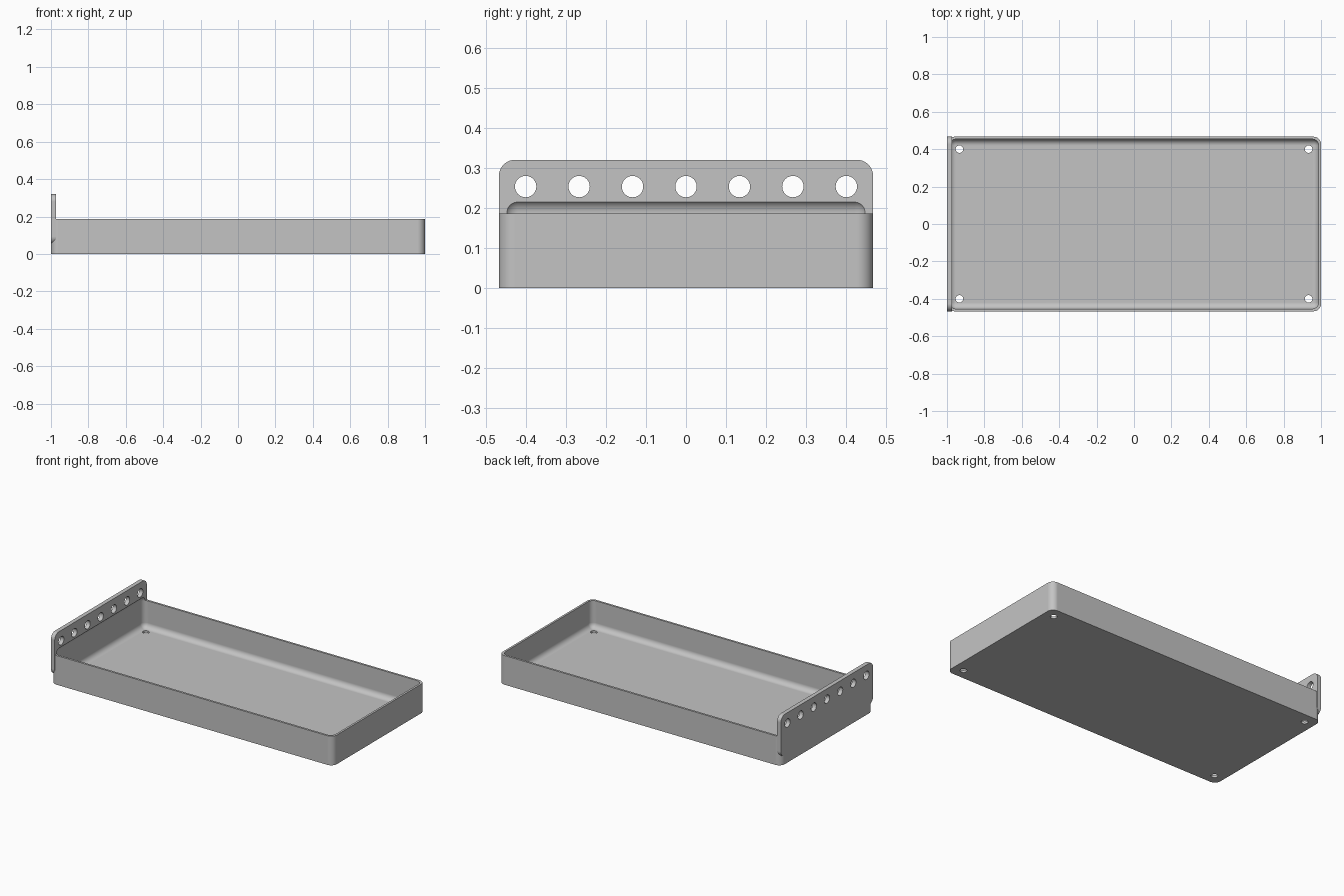
import bpy, bmesh, math
from mathutils import Matrix, Vector

old = bpy.data.objects.get("Cube")
if old:
    bpy.data.objects.remove(old, do_unlink=True)

MM = 1 / 75  # design unit: the tray is 150 long

grey = bpy.data.materials.new("plain grey")
grey.use_nodes = True
grey.diffuse_color = (0.55, 0.55, 0.55, 1)
grey.node_tree.nodes["Principled BSDF"].inputs["Base Color"].default_value = (0.55, 0.55, 0.55, 1)


def to_object(name, bm):
    mesh = bpy.data.meshes.new(name)
    bm.to_mesh(mesh)
    bm.free()
    mesh.materials.append(grey)
    obj = bpy.data.objects.new(name, mesh)
    bpy.context.collection.objects.link(obj)
    return obj


def rounded_box(name, low, high, radius, axis=None):
    """Box rounded on the edges along one axis, or on every edge."""
    low, high = Vector(low) * MM, Vector(high) * MM
    bm = bmesh.new()
    bmesh.ops.create_cube(bm, size=1)
    for v in bm.verts:
        v.co = (low + high) / 2 + v.co * (high - low)
    edges = [e for e in bm.edges if axis is None
             or abs((e.verts[0].co - e.verts[1].co).normalized()[axis]) > 0.9]
    bmesh.ops.bevel(bm, geom=edges, offset=radius * MM, segments=10,
                    profile=0.5, affect='EDGES')
    return to_object(name, bm)


def drills(name, points, radius, length, turn=Matrix()):
    """A set of cylinders used to cut round holes."""
    bm = bmesh.new()
    for p in points:
        bmesh.ops.create_cone(bm, cap_ends=True, segments=40, radius1=radius * MM,
                              radius2=radius * MM, depth=length * MM,
                              matrix=Matrix.Translation(Vector(p) * MM) @ turn)
    return to_object(name, bm)


def combine(target, tool, operation):
    mod = target.modifiers.new(tool.name, 'BOOLEAN')
    mod.operation, mod.solver, mod.object = operation, 'EXACT', tool
    bpy.ops.object.select_all(action='DESELECT')
    bpy.context.view_layer.objects.active = target
    target.select_set(True)
    bpy.ops.object.modifier_apply(modifier=mod.name)
    bpy.data.objects.remove(tool, do_unlink=True)


# Outer body and the upright mounting plate at the right end
tray = rounded_box("tray", (-75, -35, 0), (75, 35, 14), 3, axis=2)
plate = rounded_box("mounting_plate", (-75, -35, 4), (-73, 35, 24), 3, axis=0)
combine(tray, plate, 'UNION')

# Hollow with filleted floor, dipping slightly into the plate
hollow = rounded_box("hollow", (-74, -34, 1), (74, 34, 16.6), 2.5)
combine(tray, hollow, 'DIFFERENCE')

# Row of seven plate holes
sideways = Matrix.Rotation(math.pi / 2, 4, 'Y')
row = drills("plate_holes", [(-74, 10 * i, 19) for i in range(-3, 4)], 2, 8, sideways)
combine(tray, row, 'DIFFERENCE')

# Four drain holes through the floor
corners = [(70 * sx, 30 * sy, 0) for sx in (-1, 1) for sy in (-1, 1)]
combine(tray, drills("drain_holes", corners, 1.5, 6), 'DIFFERENCE')

# Smooth fillets, crisp edges
bpy.ops.object.shade_smooth_by_angle(angle=math.radians(30))
weighted = tray.modifiers.new("even_shading", 'WEIGHTED_NORMAL')
weighted.keep_sharp = True
